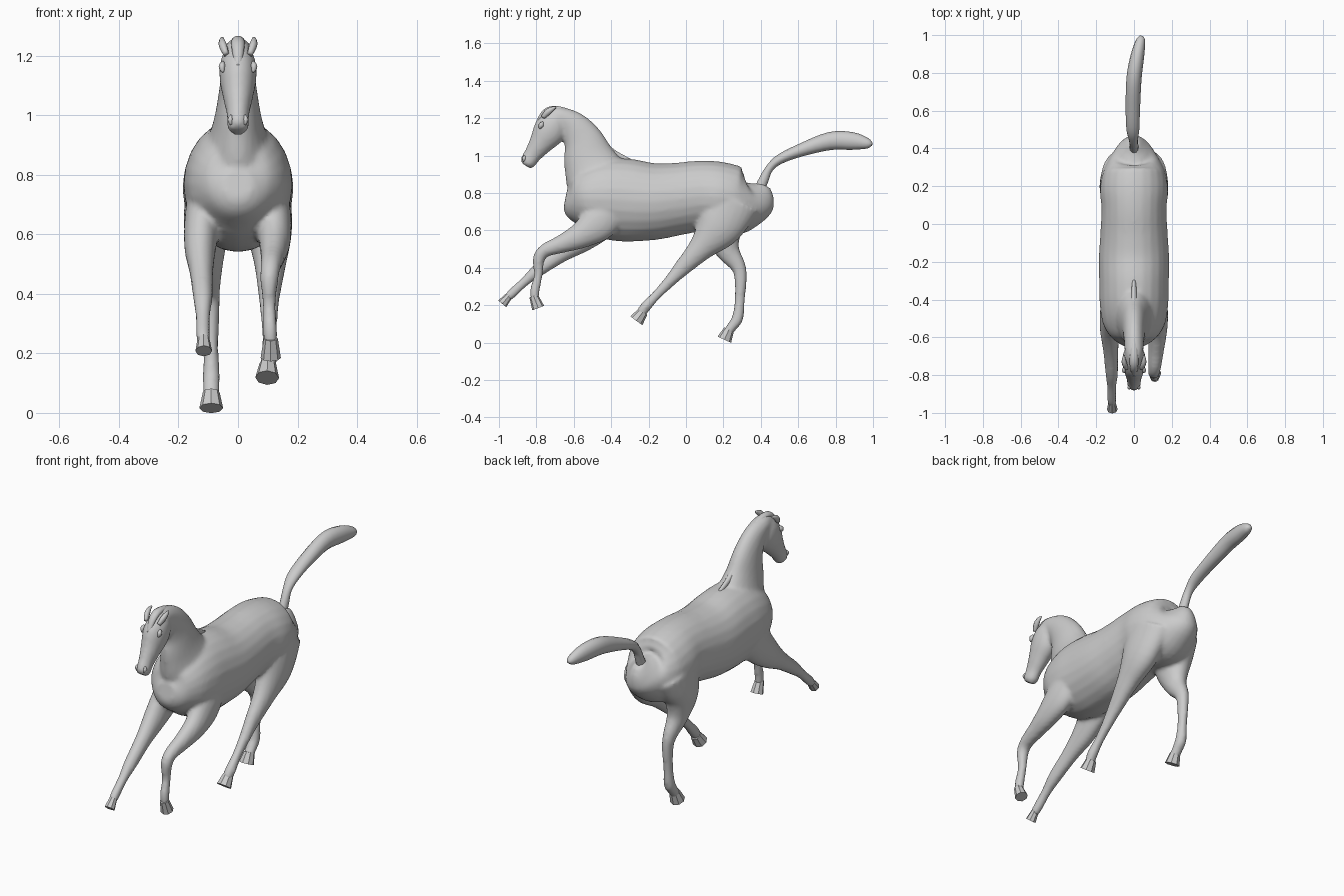
import bpy, bmesh, math
from mathutils import Vector


def spline(rows, steps):
    """Catmull-Rom through rows of (x, y, z, depth radius, width radius)."""
    if steps == 1:
        return rows
    out, n = [], len(rows)
    for i in range(n - 1):
        a, b, c, d = rows[max(i - 1, 0)], rows[i], rows[i + 1], rows[min(i + 2, n - 1)]
        for s in range(steps):
            t = s / steps
            out.append([0.5 * (2 * q + (r - p) * t + (2 * p - 5 * q + 4 * r - w) * t * t
                               + (3 * q - p - 3 * r + w) * t ** 3)
                        for p, q, r, w in zip(a, b, c, d)])
    return out + [list(rows[-1])]


def loft(bm, rows, sides=24, steps=5):
    """Add a closed tube with elliptical sections to a bmesh."""
    rows = spline(rows, steps)
    pts = [Vector(r[:3]) for r in rows]
    rings = []
    for i, r in enumerate(rows):
        t = (pts[min(i + 1, len(pts) - 1)] - pts[max(i - 1, 0)]).normalized()
        u = Vector((1, 0, 0))
        u = (u - t * u.dot(t)).normalized()
        v = t.cross(u)
        d, w = max(r[3], .004), max(r[4], .004)
        rings.append([bm.verts.new(pts[i] + u * w * math.cos(a) + v * d * math.sin(a))
                      for a in (2 * math.pi * k / sides for k in range(sides))])
    for a, b in zip(rings, rings[1:]):
        for k in range(sides):
            j = (k + 1) % sides
            bm.faces.new((a[k], a[j], b[j], b[k]))
    bm.faces.new(rings[0][::-1])
    bm.faces.new(rings[-1])


def make(name, parts, sides=24, steps=5, smooth=True):
    bm = bmesh.new()
    for p in parts:
        loft(bm, p, sides, steps)
    bmesh.ops.recalc_face_normals(bm, faces=bm.faces)
    me = bpy.data.meshes.new(name)
    bm.to_mesh(me)
    bm.free()
    for f in me.polygons:
        f.use_smooth = smooth
    ob = bpy.data.objects.new(name, me)
    bpy.context.collection.objects.link(ob)
    return ob


def mirror_x(ob):
    m = ob.modifiers.new("mirror", 'MIRROR')
    m.use_axis[0] = True


# Trunk, from rump to breast
trunk = [(0, .425, .84, .03, .025), (0, .40, .80, .09, .07), (0, .36, .765, .13, .12),
         (0, .28, .755, .18, .163), (0, .18, .78, .186, .18), (0, .08, .785, .188, .172),
         (0, -.05, .768, .194, .178), (0, -.18, .755, .207, .186), (0, -.32, .762, .222, .184),
         (0, -.44, .77, .212, .18), (0, -.54, .77, .172, .16), (0, -.61, .765, .115, .11),
         (0, -.645, .77, .05, .05)]
# Neck, from shoulders to poll
neck = [(0, -.41, .78, .17, .12), (0, -.47, .87, .172, .115), (0, -.515, .975, .142, .083),
        (0, -.55, 1.08, .108, .064), (0, -.605, 1.16, .08, .054), (0, -.68, 1.21, .052, .048),
        (0, -.73, 1.215, .035, .035)]
# Head, from poll to muzzle
head = [(0, -.66, 1.22, .035, .035), (0, -.70, 1.18, .076, .058), (0, -.735, 1.125, .086, .062),
        (0, -.78, 1.06, .063, .05), (0, -.82, 1.005, .047, .038), (0, -.845, .965, .043, .036),
        (0, -.857, .946, .026, .026)]
# Legs: one fore and one hind pair, each leg in its own gallop pose
fore_right = [(.11, -.40, .72, .10, .06), (.12, -.47, .64, .10, .06), (.123, -.56, .575, .072, .053),
              (.118, -.66, .53, .05, .042), (.11, -.755, .492, .036, .034),
              (.105, -.787, .445, .032, .03), (.105, -.79, .36, .023, .022),
              (.108, -.808, .28, .026, .024), (.11, -.808, .23, .022, .022)]
fore_left = [(-.11, -.40, .72, .10, .06), (-.12, -.47, .64, .10, .06), (-.127, -.56, .555, .075, .053),
             (-.123, -.67, .475, .048, .04), (-.118, -.79, .388, .036, .033),
             (-.118, -.86, .328, .025, .025), (-.118, -.925, .268, .026, .024),
             (-.116, -.955, .24, .022, .022)]
hind_right = [(.09, .24, .76, .16, .085), (.105, .175, .62, .125, .077), (.108, .08, .505, .07, .054),
              (.105, -.025, .395, .044, .036), (.105, -.085, .33, .032, .029),
              (.105, -.16, .252, .025, .024), (.105, -.215, .193, .029, .028),
              (.10, -.245, .15, .025, .026)]
hind_left = [(-.09, .23, .76, .16, .085), (-.105, .195, .62, .12, .077), (-.102, .22, .50, .068, .052),
             (-.095, .278, .41, .041, .035), (-.09, .292, .34, .033, .028),
             (-.09, .287, .22, .027, .024), (-.09, .275, .13, .031, .029),
             (-.09, .245, .085, .027, .028), (-.09, .22, .05, .026, .028)]

body = make("horse_body", [trunk, neck, head, fore_right, fore_left, hind_right, hind_left])
m = body.modifiers.new("blend", 'REMESH')
m.mode = 'VOXEL'
m.voxel_size = .011
m.use_smooth_shade = True
m = body.modifiers.new("soften", 'SMOOTH')
m.factor = .5
m.iterations = 4

# Hooves: faceted, flaring towards the sole
for name, top, sole, r in [("fore_right", (.11, -.815, .25), (.11, -.79, .185), .034),
                           ("fore_left", (-.116, -.945, .252), (-.115, -.982, .208), .028),
                           ("hind_right", (.10, -.23, .165), (.098, -.265, .118), .04),
                           ("hind_left", (-.09, .23, .07), (-.09, .205, .016), .04)]:
    make("hoof_" + name, [[top + (r * .7, r * .7), sole + (r, r)]], 8, 1, False)

# Tail streaming behind
make("tail", [[(0, .385, .80, .03, .025), (0, .415, .87, .026, .023), (-.003, .445, .93, .021, .024),
               (-.006, .50, .98, .026, .034), (-.006, .61, 1.028, .034, .038),
               (0, .77, 1.078, .048, .04), (.018, .89, 1.078, .047, .036),
               (.035, .97, 1.065, .028, .025), (.04, .995, 1.06, .008, .01)]], 12, 4)

# Mane along the crest, with forelock
make("mane", [[(0, -.80, 1.165, .008, .012), (0, -.755, 1.232, .016, .022), (0, -.69, 1.248, .018, .022),
               (0, -.585, 1.208, .02, .018), (0, -.475, 1.11, .02, .018),
               (0, -.405, 1.025, .02, .016), (0, -.30, .972, .012, .01)]], 10, 4)

# Ears laid back, and eyes
mirror_x(make("ears", [[(.04, -.765, 1.205, .012, .01), (.05, -.74, 1.232, .017, .014),
                        (.054, -.715, 1.25, .012, .01), (.052, -.695, 1.26, .004, .004)]], 8, 3))
mirror_x(make("eyes", [[(.05, -.765, 1.18, .004, .004), (.053, -.772, 1.168, .013, .011),
                        (.053, -.778, 1.156, .012, .01), (.05, -.784, 1.145, .004, .004)]], 8, 3))
# Nostrils
mirror_x(make("nostrils", [[(.022, -.862, 1.0, .004, .004), (.026, -.866, .985, .011, .009),
                            (.022, -.868, .968, .004, .004)]], 8, 3))
